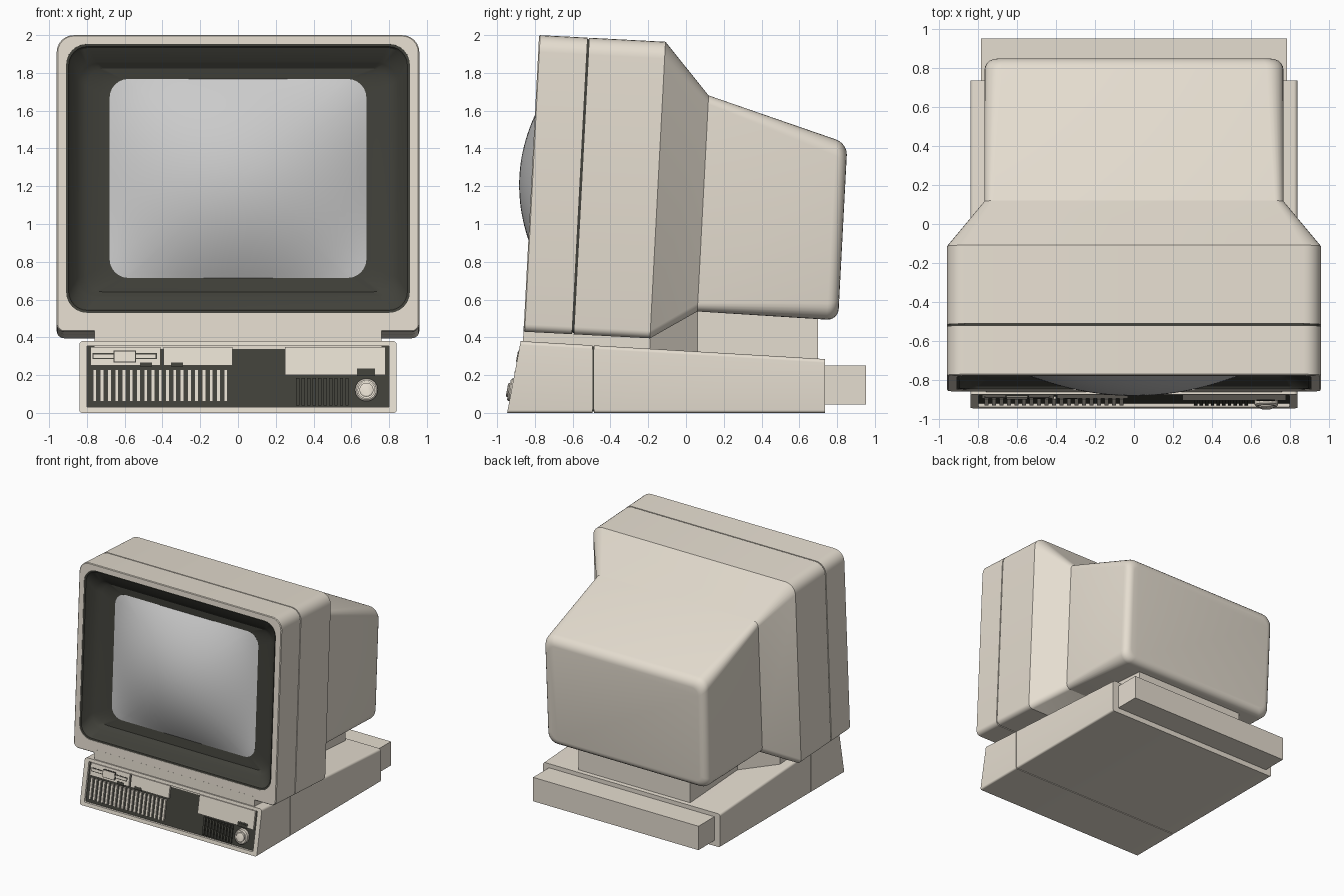
import bpy, bmesh, math
from mathutils import Matrix, Vector

if "Cube" in bpy.data.objects:
    bpy.data.objects.remove(bpy.data.objects["Cube"])

def mat(name, c):
    m = bpy.data.materials.new(name)
    m.diffuse_color = (*c, 1)
    m.use_nodes = True
    m.node_tree.nodes["Principled BSDF"].inputs["Base Color"].default_value = m.diffuse_color
    return m

BEIGE = mat("beige_plastic", (0.785, 0.725, 0.63))
DARK = mat("dark_plastic", (0.052, 0.052, 0.042))
TILT = Matrix.Translation((0, -0.86, 0.43)) @ Matrix.Rotation(math.radians(-3), 4, 'X')

def loft(name, rings, m=None, cap0=True, cap1=True, xf=None, angle=30):
    """Skin a list of equal-length closed rings."""
    bm = bmesh.new()
    vs = [[bm.verts.new(p) for p in r] for r in rings]
    n = len(rings[0])
    for a, b in zip(vs, vs[1:]):
        for i in range(n):
            j = (i + 1) % n
            bm.faces.new((a[i], a[j], b[j], b[i]))
    if cap0:
        bm.faces.new(vs[0][::-1])
    if cap1:
        bm.faces.new(vs[-1])
    bmesh.ops.recalc_face_normals(bm, faces=bm.faces)
    # open shells: make sure the skin looks toward the front
    if not cap0 and sum(f.normal.y * f.calc_area() for f in bm.faces) > 0:
        bmesh.ops.reverse_faces(bm, faces=bm.faces)
    me = bpy.data.meshes.new(name)
    bm.to_mesh(me)
    bm.free()
    if m:
        me.materials.append(m)
    me.shade_smooth()
    me.set_sharp_from_angle(angle=math.radians(angle))
    ob = bpy.data.objects.new(name, me)
    if xf:
        ob.matrix_world = xf
    bpy.context.collection.objects.link(ob)
    return ob

def rrect(hx, z0, z1, rt, rb, y, n=7):
    """Rounded rectangle; y is a number or a function of (x, z)."""
    pts = []
    for sx, zc, r, a0 in ((1, z1 - rt, rt, 0), (-1, z1 - rt, rt, 90),
                          (-1, z0 + rb, rb, 180), (1, z0 + rb, rb, 270)):
        for i in range(n):
            a = math.radians(a0 + 90 * i / (n - 1))
            x, z = sx * (hx - r), zc
            x, z = x + r * math.cos(a), z + r * math.sin(a)
            pts.append(Vector((x, y(x, z) if callable(y) else y, z)))
    return pts

# ---- monitor (tilted space: y = depth behind the front, z = height) ----
H = 1.572
opening = lambda y: rrect(0.91, 0.10, 1.525, 0.11, 0.11, y)
loft("monitor_bezel", [
    rrect(0.96, 0, H, 0.09, 0.04, 0.257), rrect(0.96, 0, H, 0.09, 0.04, 0.006),
    rrect(0.954, 0.005, H - 0.005, 0.085, 0.035, 0), opening(0), opening(0.03)],
    BEIGE, cap1=False, xf=TILT)
loft("bezel_groove", [rrect(0.952, 0.008, H - 0.008, 0.085, 0.035, y) for y in (0.25, 0.272)],
     DARK, xf=TILT)

# rear shell: straight front part, sloped shoulder, tapered tube housing
def rear(v, inset):
    t = (v - 0.913) / (1.66 - 0.913)
    r = 0.045 + 0.045 * t
    return rrect(0.768 - inset, 0.155 - 0.008 * t + inset, 1.30 - 0.215 * t - inset,
                 r - inset * 0.5, r - inset * 0.5, v)

R = 0.06
shell = [rrect(0.96, 0, H, 0.09, 0.04, v) for v in (0.266, 0.67)] + [rear(0.913, 0)]
for k in range(6):
    a = math.radians(18 * k)
    shell.append(rear(1.66 - R + R * math.sin(a), R * (1 - math.cos(a))))
loft("monitor_rear_shell", shell, BEIGE, xf=TILT)

# dark stepped mask leading to the screen
edge = rrect(0.68, 0.29, 1.345, 0.10, 0.10, 0.10)
loft("screen_mask", [
    opening(0.004), rrect(0.897, 0.113, 1.512, 0.10, 0.10, 0.006),
    rrect(0.89, 0.12, 1.505, 0.10, 0.10, 0.02),
    rrect(0.85, 0.185, 1.435, 0.10, 0.10, 0.06), rrect(0.84, 0.195, 1.425, 0.10, 0.10, 0.07),
    rrect(0.80, 0.215, 1.40, 0.09, 0.09, 0.092), edge],
    DARK, cap0=False, cap1=False, xf=TILT)

# bulging screen: rings shrinking to the centre, long sides subdivided
ZC, HX, HZ = 0.8175, 0.68, 0.5275
def bulge(x, z):
    u, w = (x / HX) ** 2, ((z - ZC) / HZ) ** 2
    return -0.065 + 0.165 * (u + w - u * w)

fine = []
for p, q in zip(edge, edge[1:] + edge[:1]):
    n = 14 if (q - p).length > 0.1 else 1
    fine += [p.lerp(q, i / n) for i in range(n)]
rings = []
for k in range(18):
    s = 1 - k / 17.5
    ring = [Vector((p.x * s, 0, ZC + (p.z - ZC) * s)) for p in fine]
    for p in ring:
        p.y = bulge(p.x, p.z)
    rings.append(ring)
loft("screen_glass", rings, None, cap0=False, xf=TILT, angle=60)

# ---- pedestal between base and monitor, narrowing to the back ----
plan = [(0.76, -0.859, 0.46), (0.76, -0.19, 0.45), (0.53, 0.06, 0.56), (0.53, 0.70, 0.53)]
outline = plan + [(-x, y, z) for x, y, z in reversed(plan)]
loft("pedestal", [[Vector((x, y - (0.009 if y < -0.8 else 0), 0.28)) for x, y, z in outline],
                  [Vector(p) for p in outline]], BEIGE)

# ---- base unit ----
front = lambda z, out=0: -0.945 + (z - 0.01) * 0.189 - out
face = lambda out: (lambda x, z: front(z, out))
top = lambda y: 0.38 - (y + 0.875) * 0.059
base_ring = lambda y, d=0: rrect(0.84 - d, d, top(y) - d, 0.02, 0.015, y)
loft("base_front_case", [
    base_ring(-0.495), rrect(0.84, 0, 0.38, 0.02, 0.015, face(0)),
    rrect(0.80, 0.03, 0.355, 0.006, 0.006, face(0)),
    rrect(0.80, 0.03, 0.355, 0.006, 0.006, face(-0.025))], BEIGE, cap1=False)
loft("base_groove", [base_ring(-0.50, 0.007), base_ring(-0.48, 0.007)], DARK)
loft("base_rear_case", [base_ring(-0.487), base_ring(0.737)], BEIGE)

def block(name, x0, x1, z0, z1, o0, o1, m):
    """Box sheared to follow the sloping front of the base."""
    q = ((x0, z0), (x1, z0), (x1, z1), (x0, z1))
    loft(name, [[Vector((x, front(z, o), z)) for x, z in q] for o in (o0, o1)], m)

loft("rear_block", [[Vector((x, y, z)) for x, z in
     ((-0.785, 0.045), (0.785, 0.045), (0.785, 0.25), (-0.785, 0.25))] for y in (0.70, 0.952)], BEIGE)

block("front_panel", -0.80, 0.80, 0.03, 0.355, -0.05, -0.018, DARK)
block("drive_panel", -0.78, -0.41, 0.25, 0.35, -0.03, -0.002, BEIGE)
block("blank_panel", -0.395, -0.03, 0.25, 0.35, -0.03, -0.002, BEIGE)
block("right_panel", 0.25, 0.78, 0.20, 0.35, -0.03, -0.002, BEIGE)

# disk drive slot and latch
block("drive_slot", -0.77, -0.43, 0.284, 0.316, -0.01, -0.001, DARK)
block("drive_slot_bar", -0.764, -0.436, 0.291, 0.309, -0.01, 0.001, BEIGE)
block("drive_latch_recess", -0.660, -0.540, 0.266, 0.331, -0.01, 0.002, DARK)
block("drive_latch", -0.654, -0.546, 0.272, 0.325, -0.01, 0.005, BEIGE)

# finger notches
for i, (x0, x1, z0, z1) in enumerate(((-0.52, -0.455, 0.245, 0.268), (-0.355, -0.29, 0.245, 0.268),
                                      (0.63, 0.725, 0.195, 0.235))):
    block(f"notch_{i}", x0, x1, z0, z1, -0.025, -0.001, DARK)
block("notch_button", 0.648, 0.707, 0.203, 0.222, -0.02, 0.001, DARK)

# left grille of light slats, right grille of dark slats
for i in range(19):
    x = -0.768 + i * 0.0385
    block(f"left_slat_{i}", x, x + 0.02, 0.06, 0.23, -0.03, -0.003, BEIGE)
for i in range(10):
    x = 0.308 + i * 0.029
    block(f"right_slat_{i}", x, x + 0.017, 0.04, 0.185, -0.03, -0.008, DARK)

# power knob
prof = [(0.06, -0.03), (0.06, 0.006), (0.052, 0.014), (0.044, 0.014), (0.044, 0.006),
        (0.037, 0.006), (0.037, 0.020), (0.03, 0.024)]
rings = []
for r, o in prof:
    ring = []
    for k in range(28):
        a = 2 * math.pi * k / 28
        z = 0.122 + r * math.sin(a)
        ring.append(Vector((0.68 + r * math.cos(a), front(z, o), z)))
    rings.append(ring)
loft("power_knob", rings, BEIGE)
